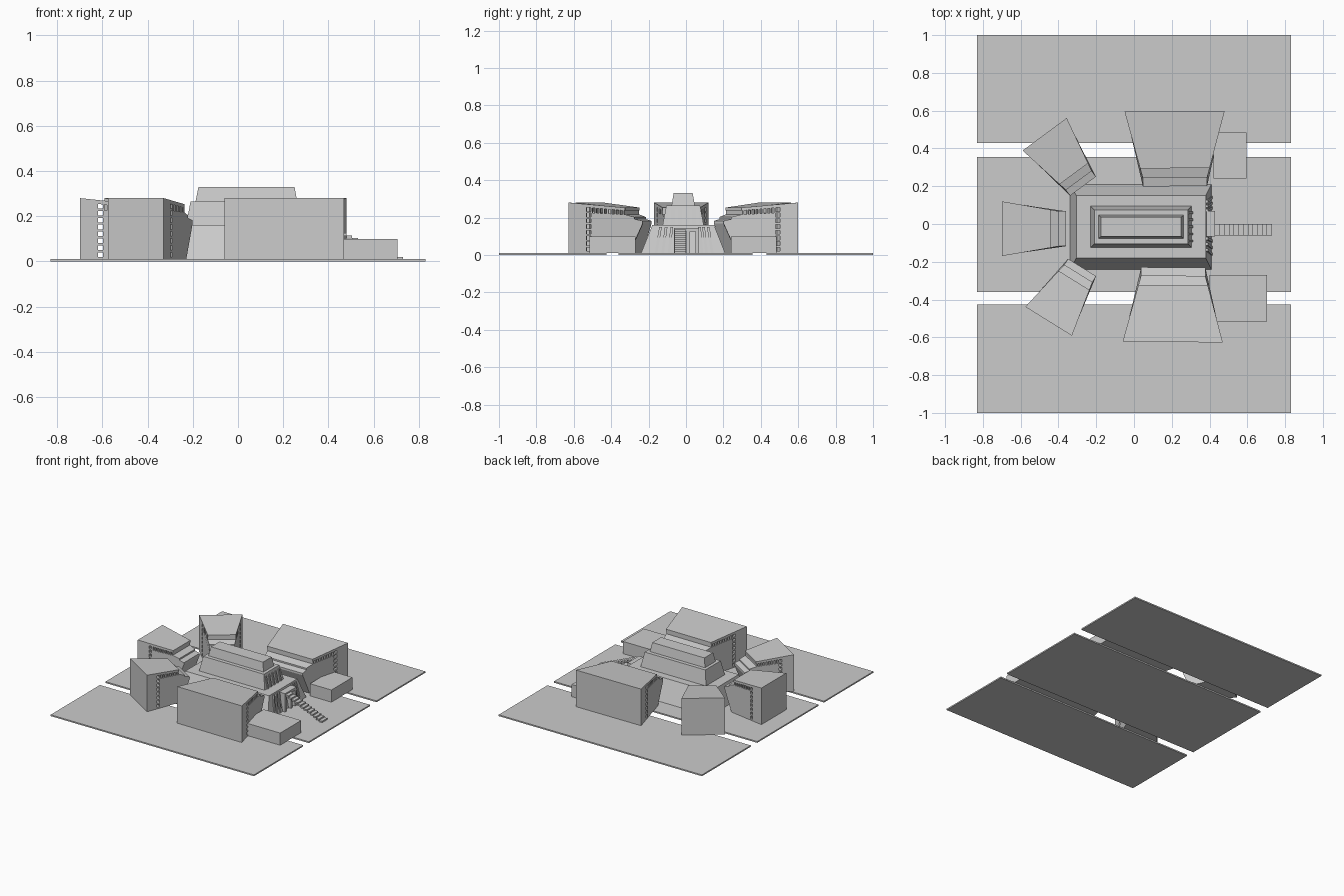
import bpy
from mathutils import Vector

if "Cube" in bpy.data.objects:
    bpy.data.objects.remove(bpy.data.objects["Cube"])


def mesh_object(name, verts, faces):
    me = bpy.data.meshes.new(name)
    me.from_pydata(verts, [], faces)
    me.update()
    ob = bpy.data.objects.new(name, me)
    bpy.context.collection.objects.link(ob)
    return ob


def prism(name, lower, upper):
    """Solid between two matching rings of points."""
    n = len(lower)
    faces = [tuple(reversed(range(n))), tuple(range(n, 2 * n))]
    faces += [(i, (i + 1) % n, n + (i + 1) % n, n + i) for i in range(n)]
    return mesh_object(name, list(lower) + list(upper), faces)


def rect(x0, x1, y0, y1, z):
    return [(x0, y0, z), (x1, y0, z), (x1, y1, z), (x0, y1, z)]


def box(name, x0, x1, y0, y1, z0, z1):
    return prism(name, rect(x0, x1, y0, y1, z0), rect(x0, x1, y0, y1, z1))


G = 0.01  # ground top


def wing(name, outer, inner, w_out, w_in):
    """Tapered wing: radial profile (t, z) extruded across its width."""
    a, b = Vector(outer), Vector(inner)
    d = (b - a).normalized()
    side = Vector((-d.y, d.x))

    def ring(profile, s):
        pts = []
        for t, z in profile:
            w = w_out + (w_in - w_out) * min(t / 0.89, 1)
            p = a.lerp(b, t) + side * (s * w / 2)
            pts.append((p.x, p.y, z))
        return pts

    def part(label, profile):
        prism(f"{name}_{label}", ring(profile, 1), ring(profile, -1))

    def roof_under(t):
        return 0.262 - 0.025 * t / 0.76

    def body_top(t):
        return 0.232 - 0.016 * t / 0.76

    # outer wall and sloping roof slab
    part("wall_and_roof", [(0, G), (0, 0.28), (0.76, 0.253), (0.76, roof_under(0.76)),
                           (0.24, roof_under(0.24)), (0.24, G)])
    # inner body, stepped, with leaning end wall
    part("body", [(0.30, G), (0.30, body_top(0.3)), (0.76, body_top(0.76)), (0.89, 0.203),
                  (0.89, 0.192), (1, 0.182), (1, 0.168), (0.82, G)])
    # vertical window column dividers
    for i in range(8):
        z = 0.01 + i * 0.0305
        part("column_bar", [(0.24, z), (0.24, z + 0.01), (0.30, z + 0.01), (0.30, z)])
    # clerestory window posts
    for i in range(9):
        t = 0.30 + i * 0.053
        u = t + 0.022
        part("roof_post", [(t, body_top(t)), (t, roof_under(t)), (u, roof_under(u)), (u, body_top(u))])


# ground slabs
for label, y0, y1 in (("front", -1, -0.425), ("middle", -0.36, 0.355), ("back", 0.43, 1)):
    box(f"ground_{label}", -0.83, 0.83, y0, y1, 0, G)

# surrounding wings
wing("front_wing", (0.205, -0.625), (0.208, -0.23), 0.53, 0.34)
wing("back_wing", (0.215, 0.597), (0.217, 0.20), 0.53, 0.34)
wing("left_wing", (-0.70, -0.025), (-0.36, -0.025), 0.29, 0.185)
wing("front_left_wing", (-0.452, -0.515), (-0.275, -0.23), 0.29, 0.175)
wing("back_left_wing", (-0.473, 0.475), (-0.27, 0.2), 0.29, 0.17)

# low annexes
box("front_annex", 0.40, 0.705, -0.515, -0.27, G, 0.1)
box("back_annex", 0.42, 0.595, 0.24, 0.485, G, 0.1)

# stepped central hall
prism("hall_base", rect(-0.34, 0.41, -0.24, 0.21, G), rect(-0.305, 0.38, -0.18, 0.15, 0.16))
prism("hall_middle", rect(-0.23, 0.305, -0.125, 0.095, 0.16), rect(-0.21, 0.285, -0.105, 0.075, 0.265))
prism("hall_top", rect(-0.188, 0.262, -0.077, 0.047, 0.265), rect(-0.175, 0.25, -0.066, 0.036, 0.33))

# facade fins on the entrance side
for y in (-0.16, -0.125, -0.09, 0.085, 0.11, 0.14):
    y2 = y * 0.85
    prism("base_fin", rect(0.37, 0.415, y - 0.007, y + 0.007, G),
          rect(0.36, 0.392, y2 - 0.007, y2 + 0.007, 0.15))
for i in range(5):
    y = -0.09 + i * 0.0375
    prism("hall_fin", rect(0.27, 0.312, y - 0.006, y + 0.006, 0.16),
          rect(0.27, 0.295, y - 0.006, y + 0.006, 0.245))

# entrance landing and posts
box("entrance_landing", 0.375, 0.43, -0.065, 0.07, 0.125, 0.145)
for y in (-0.065, 0.004, 0.052):
    box("entrance_post", 0.39, 0.43, y, y + 0.018, G, 0.13)

# entrance stair
N = 12
for i in range(N):
    x = 0.43 + i * 0.025
    z = 0.135 - i * (0.125 / N)
    box("stair_step", x, x + 0.025, -0.062, 0.0, z - 0.012, z)
